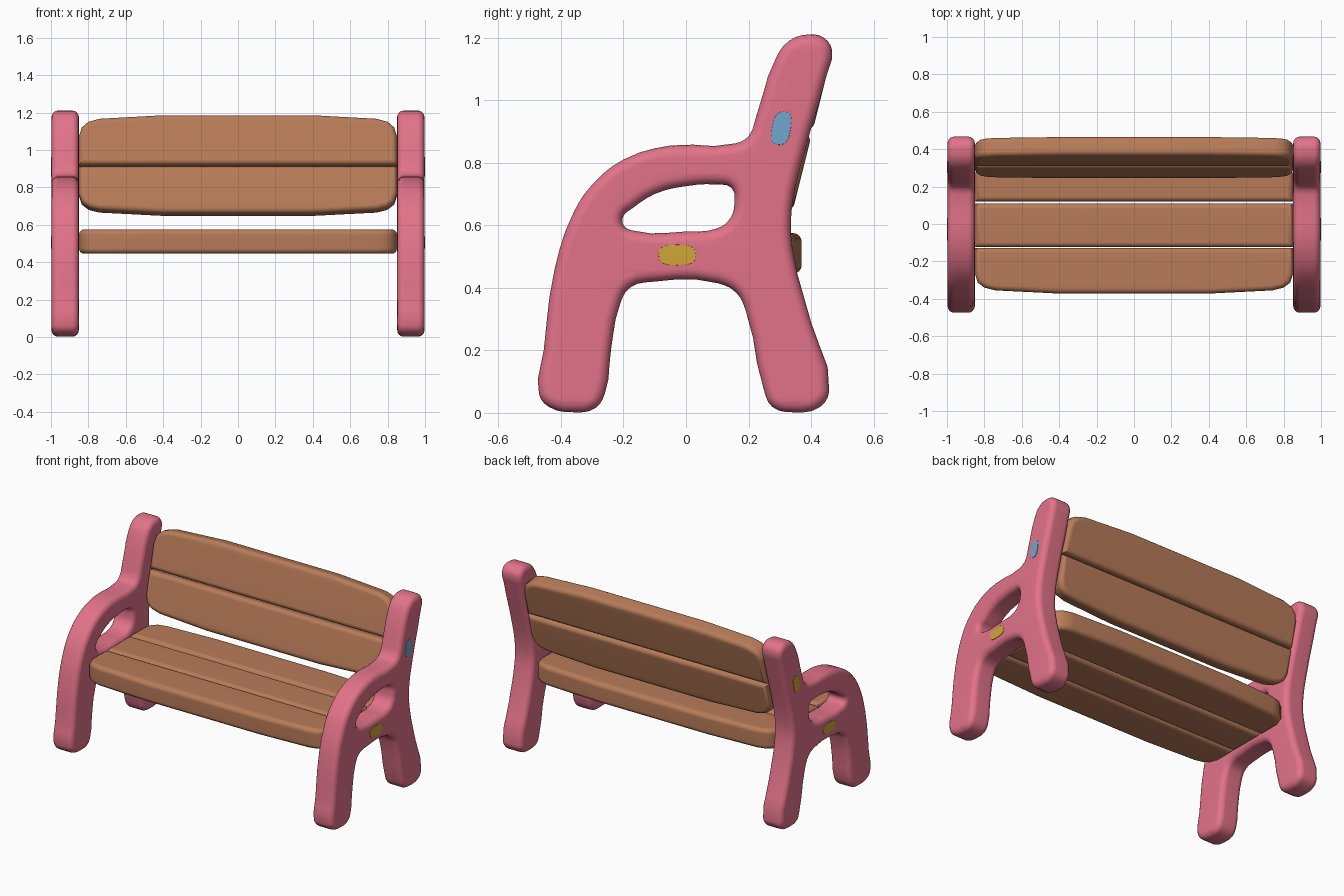
import bpy, bmesh
from math import radians, cos, sin, pi, copysign

cube = bpy.data.objects.get("Cube")
if cube:
    bpy.data.objects.remove(cube)


def material(name, rgb):
    mat = bpy.data.materials.new(name)
    mat.use_nodes = True
    mat.diffuse_color = (*rgb, 1)
    mat.node_tree.nodes["Principled BSDF"].inputs["Base Color"].default_value = (*rgb, 1)
    return mat


pink = material("pink plastic", (0.76, 0.17, 0.25))
brown = material("brown wood", (0.48, 0.2, 0.1))
blue = material("blue badge", (0.16, 0.39, 0.62))
gold = material("gold badge", (0.62, 0.38, 0.04))


def slab(name, outlines, half, bevel, mat, location, rotation, curved=False):
    """Extrude flat outlines (first outer, then holes) into a rounded slab."""
    curve = bpy.data.curves.new(name + " outline", "CURVE")
    curve.dimensions = "2D"
    curve.fill_mode = "BOTH"
    curve.resolution_u = 3
    curve.extrude = half - bevel
    curve.bevel_depth = bevel
    curve.bevel_resolution = 3
    curve.offset = -bevel
    for points in outlines:
        spline = curve.splines.new("BEZIER" if curved else "POLY")
        target = spline.bezier_points if curved else spline.points
        target.add(len(points) - 1)
        for point, (u, v) in zip(target, points):
            if curved:
                point.co = (u, v, 0)
                point.handle_left_type = point.handle_right_type = "AUTO"
            else:
                point.co = (u, v, 0, 1)
        spline.use_cyclic_u = True
    helper = bpy.data.objects.new(name + " helper", curve)
    bpy.context.collection.objects.link(helper)
    bpy.context.view_layer.update()
    depsgraph = bpy.context.evaluated_depsgraph_get()
    mesh = bpy.data.meshes.new_from_object(helper.evaluated_get(depsgraph))
    bpy.data.objects.remove(helper)

    bm = bmesh.new()
    bm.from_mesh(mesh)
    bmesh.ops.remove_doubles(bm, verts=bm.verts, dist=0.0005)
    bmesh.ops.recalc_face_normals(bm, faces=bm.faces)
    bm.to_mesh(mesh)
    bm.free()
    mesh.name = name
    mesh.materials.clear()
    mesh.materials.append(mat)
    obj = bpy.data.objects.new(name, mesh)
    bpy.context.collection.objects.link(obj)
    obj.location = location
    obj.rotation_euler = rotation
    bpy.ops.object.select_all(action="DESELECT")
    obj.select_set(True)
    bpy.context.view_layer.objects.active = obj
    bpy.ops.object.shade_smooth_by_angle(angle=radians(40))
    weighted = obj.modifiers.new("soft edges", "WEIGHTED_NORMAL")
    weighted.keep_sharp = True
    return obj


# Side frame: leg, armrest, back post, rear leg and seat rail in one outline
frame = [
    (-.47, .06), (-.455, .2), (-.42, .46), (-.36, .64), (-.3, .73), (-.2, .81),
    (-.05, .855), (.16, .862), (.2, .885), (.225, .95), (.29, 1.14), (.33, 1.19),
    (.39, 1.21), (.44, 1.2), (.467, 1.16), (.45, 1.08), (.375, .82), (.338, .65),
    (.34, .53), (.4, .29), (.458, .07), (.43, .02), (.34, .002), (.275, .02),
    (.25, .07), (.19, .33), (.16, .385), (.1, .415), (-.1, .42), (-.18, .4),
    (-.21, .35), (-.24, .2), (-.26, .06), (-.29, .015), (-.36, .002), (-.44, .02),
]
opening = [
    (-.2, .6), (-.17, .583), (0, .58), (.1, .59), (.14, .62), (.155, .67),
    (.145, .72), (.1, .73), (0, .725), (-.1, .7), (-.17, .655), (-.2, .63),
]
SIDEWAYS = (pi / 2, 0, pi / 2)


def badge(name, side, y, z, wide, tall, mat, tilt=0):
    """Thin rounded plate on the outer face of a side frame."""
    points = []
    for i in range(20):
        a = 2 * pi * i / 20
        u = wide * copysign(abs(cos(a)) ** .7, cos(a))
        v = tall * copysign(abs(sin(a)) ** .7, sin(a))
        points.append((y + u + v * tilt, z + v))
    slab(name, [points], .004, .001, mat, (side * .996, 0, 0), SIDEWAYS)


for label, side in (("left", 1), ("right", -1)):
    slab(label + "_side_frame", [frame, opening], .073, .035, pink,
         (side * .924, 0, 0), SIDEWAYS, curved=True)
    badge(label + "_rail_badge", side, -.028, .505, .06, .033, gold)
    badge(label + "_post_badge", side, .305, .91, .03, .053,
          blue if side > 0 else gold, .15)


# Planks: straight on the inner edge, softly crowned on the outer edge
def plank(name, depth, half, y, z, turn, crowned=True):
    if crowned:
        edge = [(.85, 0), (.85, .58), (.835, .76), (.8, .87), (.74, .93), (.4, 1)]
    else:
        edge = [(.85, 0), (.85, 1)]
    edge = [(x, v * depth) for x, v in edge]
    outline = edge + [(-x, v) for x, v in reversed(edge)]
    slab(name, [outline], half, .028, brown, (0, y, z), (radians(turn), 0, 0))


plank("front_seat_plank", .245, .065, -.127, .51, 180)
plank("middle_seat_plank", .234, .065, -.124, .51, 0, crowned=False)
plank("rear_seat_plank", .25, .065, .12, .51, 0)
plank("upper_back_plank", .275, .052, .354, .912, 76)
plank("lower_back_plank", .258, .052, .352, .904, 256)
